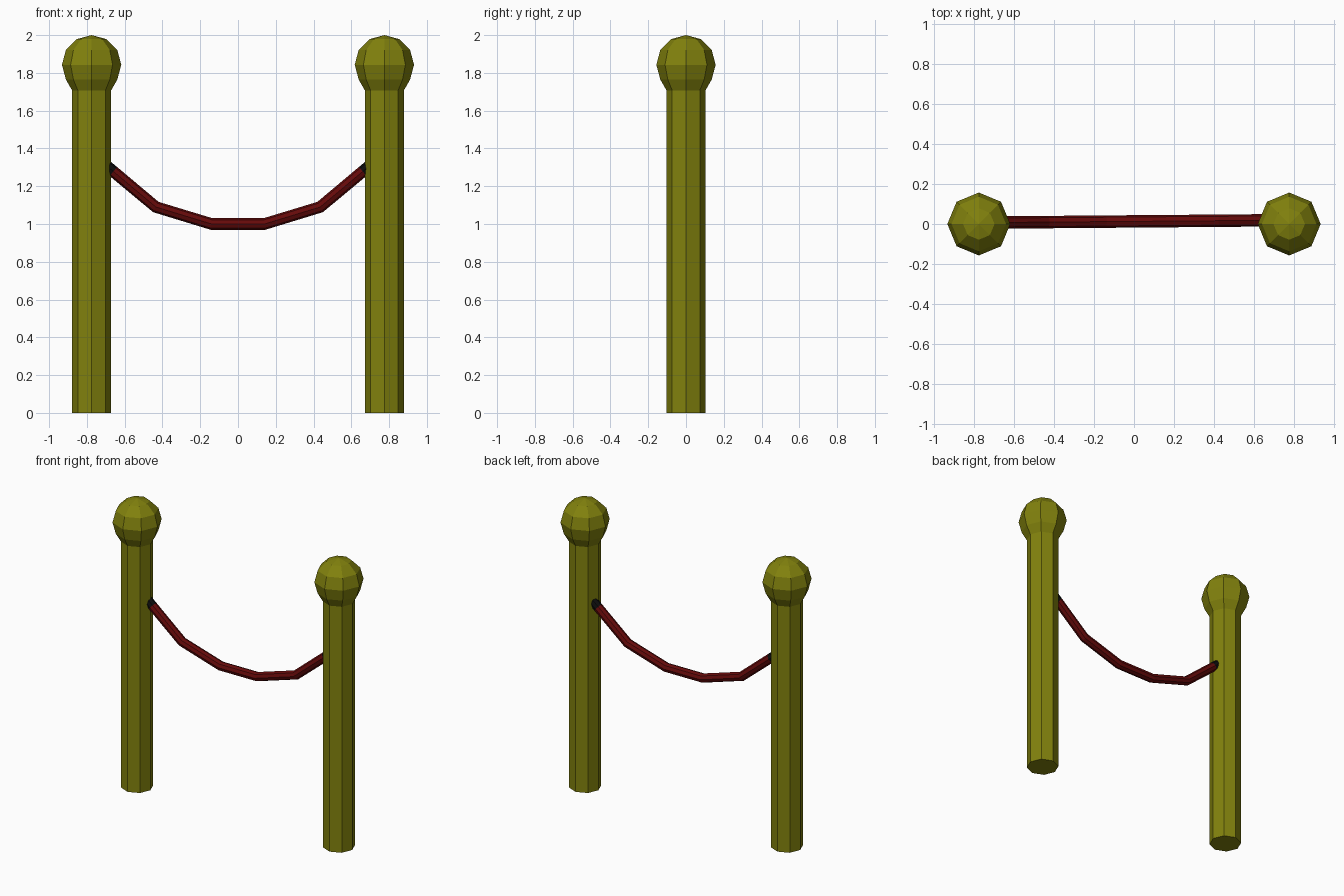
import bpy, bmesh, math

cube = bpy.data.objects.get("Cube")
if cube:
    bpy.data.objects.remove(cube)

SIDES = 8
POST_X = 0.775
POST_R = 0.103
BALL_R, BALL_Z = 0.157, 1.843


def material(name, rgb):
    mat = bpy.data.materials.new(name)
    mat.use_nodes = True
    mat.diffuse_color = (*rgb, 1)
    mat.node_tree.nodes["Principled BSDF"].inputs["Base Color"].default_value = (*rgb, 1)
    return mat


olive = material("olive brass", (0.22, 0.22, 0.004))
red = material("dark red rope", (0.13, 0.003, 0.003))
black = material("black fitting", (0.004, 0.004, 0.004))


def link(name, data, mat):
    obj = bpy.data.objects.new(name, data)
    data.materials.append(mat)
    bpy.context.collection.objects.link(obj)
    return obj


def lathe(name, profile, x, mat):
    """Faceted solid of revolution from (radius, height) points."""
    bm = bmesh.new()
    rings = []
    for r, z in profile:
        angles = [math.tau * i / SIDES for i in range(SIDES)]
        rings.append([bm.verts.new((r * math.cos(a), r * math.sin(a), z)) for a in angles])
    for low, high in zip(rings, rings[1:]):
        for i in range(SIDES):
            j = (i + 1) % SIDES
            bm.faces.new((low[i], low[j], high[j], high[i]))
    bm.faces.new(rings[0][::-1])
    bmesh.ops.pointmerge(bm, verts=rings[-1], merge_co=(0, 0, profile[-1][1])) \
        if profile[-1][0] == 0 else bm.faces.new(rings[-1])
    mesh = bpy.data.meshes.new(name)
    bm.to_mesh(mesh)
    bm.free()
    link(name, mesh, mat).location.x = x


def tube(name, points, radius, mat):
    """Flat-sided tube along a polyline."""
    curve = bpy.data.curves.new(name, "CURVE")
    curve.dimensions = "3D"
    curve.bevel_depth = radius
    curve.bevel_resolution = 2
    curve.use_fill_caps = True
    spline = curve.splines.new("POLY")
    spline.points.add(len(points) - 1)
    spline.use_smooth = False
    for point, co in zip(spline.points, points):
        point.co = (*co, 1)
    link(name, curve, mat)


# Posts, each with a ball finial flaring out of the shaft
neck_z = BALL_Z - BALL_R * math.sin(math.radians(60))
ball = [(POST_R, neck_z)]
for degrees in (-30, 0, 30, 60):
    a = math.radians(degrees)
    ball.append((BALL_R * math.cos(a), BALL_Z + BALL_R * math.sin(a)))
ball.append((0, BALL_Z + BALL_R))
for side, x in (("right", -POST_X), ("left", POST_X)):
    lathe(side + "_post", [(POST_R, 0), (POST_R, neck_z)], x, olive)
    lathe(side + "_ball", ball, x, olive)


# Sagging rope, drifting slightly backward toward the left post
def rope_point(x, z):
    return (x, 0.013 + 0.008 * x, z)


half = [(0.66, 1.278), (0.435, 1.09), (0.14, 1.0)]
path = [rope_point(-x, z) for x, z in half] + [rope_point(x, z) for x, z in reversed(half)]
tube("rope", path, 0.031, red)

# Black end fittings running from the rope into the posts
for side, s in (("right", -1), ("left", 1)):
    ends = [rope_point(s * x, z) for x, z in ((0.66, 1.278), (0.715, 1.324))]
    tube(side + "_rope_fitting", ends, 0.031, black)
